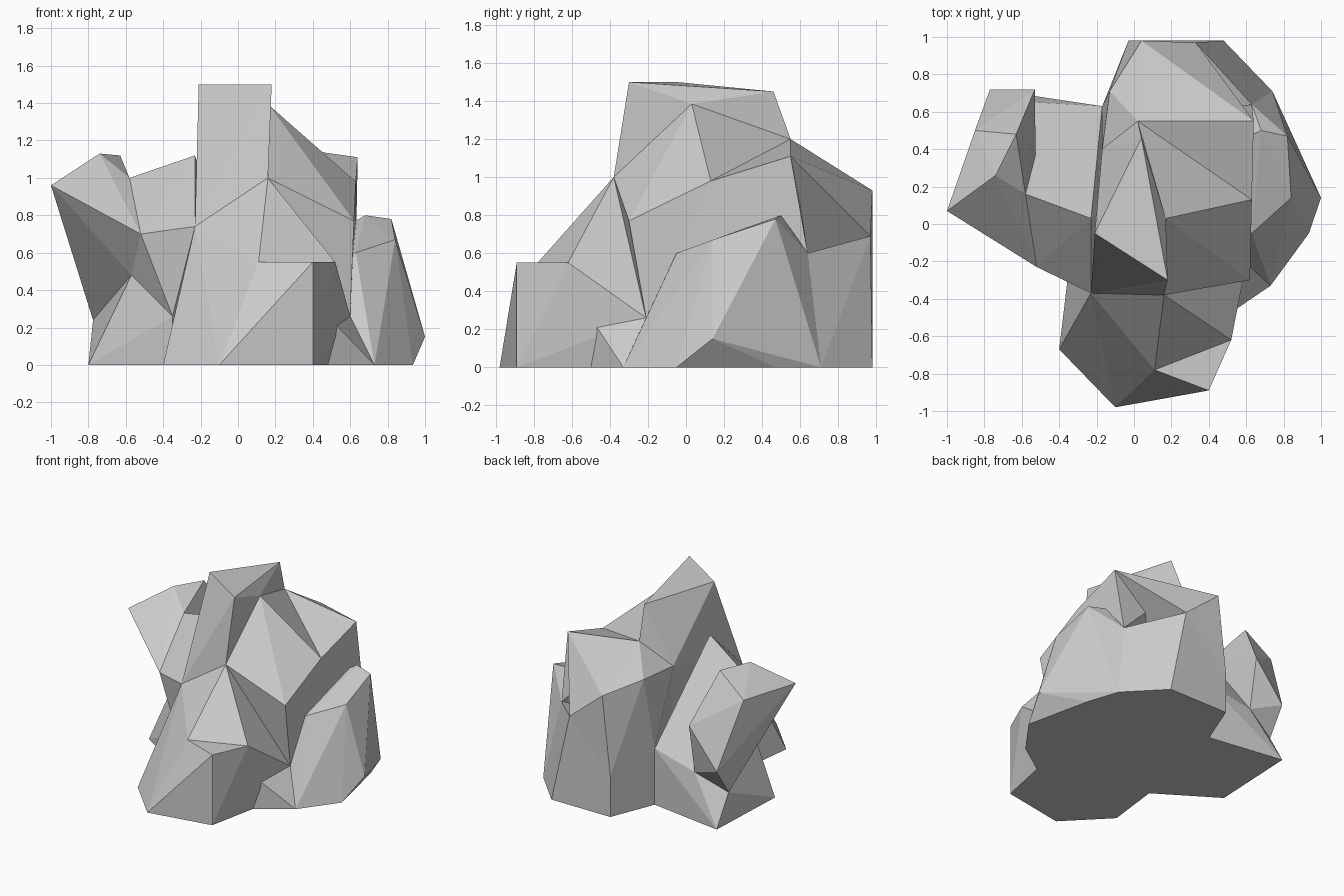
import bpy, bmesh
from mathutils import Vector as V

if "Cube" in bpy.data.objects:
    bpy.data.objects.remove(bpy.data.objects["Cube"])

HEART = V((0, .2, .4))          # inner point every main lump grows from


def drop(p, z=0):
    """Point straight below or above p."""
    return V((p[0], p[1], z))


def lump(name, *pts, rooted=True):
    """Convex faceted lump; rooted lumps reach into the middle of the stone."""
    bm = bmesh.new()
    for p in list(pts) + ([HEART] if rooted else []):
        bm.verts.new(p)
    bmesh.ops.convex_hull(bm, input=bm.verts[:])
    bmesh.ops.delete(bm, geom=[v for v in bm.verts if not v.link_faces], context='VERTS')
    bmesh.ops.recalc_face_normals(bm, faces=bm.faces[:])
    me = bpy.data.meshes.new(name)
    bm.to_mesh(me)
    bm.free()
    ob = bpy.data.objects.new(name, me)
    bpy.context.collection.objects.link(ob)
    return ob


def volume(me):
    bm = bmesh.new()
    bm.from_mesh(me)
    result = bm.calc_volume(), all(e.is_manifold for e in bm.edges)
    bm.free()
    return result


# Corners where neighbouring lumps meet
neck_l, neck_r = (-.23, -.37, .74), (.16, -.38, 1)
hip, brow, side = (.6, -.21, .26), (.17, .03, 1.385), (.63, .13, .98)
ridge, corner = (.02, .55, 1.2), (.64, .55, 1.11)
seat, rear, pocket = (-.17, .63, .44), (.63, .64, .6), (-.17, .4, 1)
knee, crease, sill = (-.57, 0, .48), (-.35, -.25, .26), (-.53, .65, .36)
notch, elbow, armpit = (-.58, .16, 1), (-.52, -.23, .7), (-.775, .58, .24)
toe, heel, knob = (.48, -.5), (.935, -.05), (1, .14, .15)
root, sole, heel_r = drop(HEART), drop((.73, -.33)), drop((.74, .71))

# Low nose: sloping body plus a corner block with a flat shelf on top
shelf = [drop(p, .55) for p in ((.11, -.78), (.4, -.89), (.52, -.62))]
prow = drop((-.1, -.98))
rock = lump("rock", shelf[0], shelf[2], prow, drop((-.4, -.67)),
            drop(toe), drop(crease), neck_l, neck_r, hip, root)
block = lump("front_shelf", *shelf, drop(shelf[1]), prow, drop(toe), hip, root)

# Tall peak and the shoulder sloping off its right side
peak = lump("peak", (-.21, -.05, 1.5), (.18, -.3, 1.5), (.04, .46, 1.45),
            pocket, brow, ridge, neck_l, neck_r)
shoulder = lump("right_shoulder", neck_r, (.62, -.3, .77), side, brow, ridge, hip)
shoulder_b = lump("rear_shoulder", side, corner, ridge, rear, hip)

# Back: overhanging top and wider foot
spur, low = (.33, .97, .69), (-.03, .98, .32)
back = lump("back_top", ridge, corner, spur, (.04, .98, .93), (-.13, .71, 1),
            pocket, seat, low)
foot_b = lump("back_foot", rear, spur, low, drop(low), drop((.48, .98)), heel_r,
              seat, drop(seat), root)

# Right side and its toe
edge = (.82, .47, .78)
right = lump("right_lump", (.68, .5, .8), edge, (.84, .14, .67), (.63, -.05, .6),
             hip, knob, rear, drop(edge), heel_r, drop(heel), sole, root)
foot_r = lump("right_toe", drop(toe), drop(toe, .26), hip, sole, root)

# Left side: foot, body and flared wing
tip = (-.77, .72, .45)
foot_l = lump("left_foot", drop(tip), armpit, drop((-.8, .04)), drop(crease),
              drop(seat), knee, seat, crease, sill, root)
body_l = lump("left_lump", notch, (-.23, .03, 1.12), seat, sill, elbow, neck_l, crease, knee)
wing = lump("left_wing", (-1, .07, .96), (-.74, .26, 1.13), (-.63, .48, 1.12),
            (-.85, .5, .95), (-.53, .72, .75), tip, notch, elbow, knee, sill, armpit,
            rooted=False)

# Merge into one stone; a lump stays separate if its union is not clean
for part in (block, peak, shoulder, shoulder_b, back, foot_b, right, foot_r,
             foot_l, body_l, wing):
    mod = rock.modifiers.new("union", 'BOOLEAN')
    mod.operation, mod.solver, mod.object = 'UNION', 'EXACT', part
    deps = bpy.context.evaluated_depsgraph_get()
    merged = bpy.data.meshes.new_from_object(rock.evaluated_get(deps))
    rock.modifiers.remove(mod)
    v0, v1 = volume(rock.data)[0], volume(part.data)[0]
    v, closed = volume(merged)
    if closed and max(v0, v1) - .001 < v < v0 + v1 + .001:
        rock.data = merged
        bpy.data.objects.remove(part)
